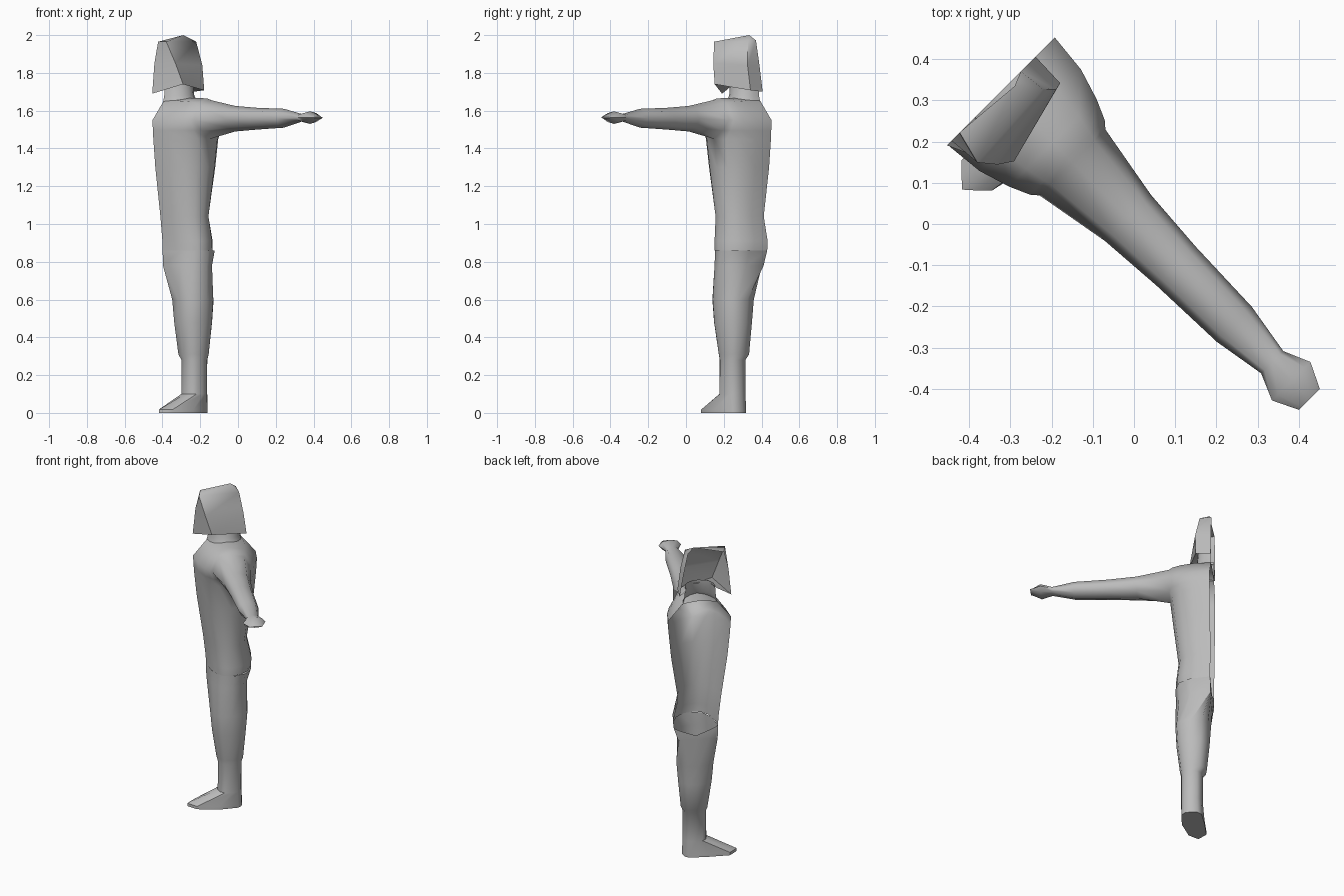
import bpy, bmesh, math

if "Cube" in bpy.data.objects:
    bpy.data.objects.remove(bpy.data.objects["Cube"])

MID = 0.456            # distance of the open symmetry plane from the origin
R2 = math.sqrt(2)

grey = bpy.data.materials.new("plain_grey")
grey.diffuse_color = (0.5, 0.5, 0.5, 1)
grey.use_nodes = True
grey.node_tree.nodes["Principled BSDF"].inputs["Base Color"].default_value = grey.diffuse_color


def place(u, v, z):
    """u = sideways from the symmetry plane, v = forward; turned 45 degrees."""
    return ((u - MID - v) / R2, (MID - u - v) / R2, z)


def skin(bm, rows, closed):
    for a, b in zip(rows, rows[1:]):
        n = len(a)
        for i in range(n if closed else n - 1):
            j = (i + 1) % n
            quad = list(dict.fromkeys((a[i], a[j], b[j], b[i])))
            if len(quad) > 2:
                bm.faces.new(quad)


def add_row(bm, pts):
    return [bm.verts.new(place(*p)) for p in pts]


def finish(bm, name, angle):
    bmesh.ops.remove_doubles(bm, verts=bm.verts, dist=0.0005)
    bmesh.ops.recalc_face_normals(bm, faces=bm.faces)
    me = bpy.data.meshes.new(name)
    bm.to_mesh(me)
    bm.free()
    me.materials.append(grey)
    ob = bpy.data.objects.new(name, me)
    bpy.context.collection.objects.link(ob)
    bpy.ops.object.select_all(action='DESELECT')
    bpy.context.view_layer.objects.active = ob
    ob.select_set(True)
    bpy.ops.object.shade_smooth_by_angle(angle=math.radians(angle))


def half_ring(z, width, front, back, power=1.0):
    """Half ellipse from the back centre round the side to the front centre."""
    pts = []
    for k in range(9):
        t = math.pi * k / 8
        c, s = math.cos(t), max(0, math.sin(t))
        d = -back * abs(c) ** power if c > 0 else front * abs(c) ** power
        pts.append((width * s ** power, d, z))
    return pts


# Torso: half shell, open along the symmetry plane
bm = bmesh.new()
torso = [(0.86, 0.212, 0.108, 0.152), (0.91, 0.212, 0.11, 0.155),
         (1.04, 0.197, 0.125, 0.126), (1.30, 0.228, 0.163, 0.166),
         (1.45, 0.245, 0.178, 0.180)]
rows = [add_row(bm, half_ring(*t, power=0.93)) for t in torso]
skin(bm, rows, False)

# Shoulder: arches running sideways from the chest into the arm
chest = half_ring(*torso[-1], power=0.93)
# side half-depth, upper half-depth, upper height, top height
arch = [(0.184, 0.10, 1.652, 1.665), (0.174, 0.10, 1.652, 1.668),
        (0.15, 0.09, 1.648, 1.667), (0.128, 0.08, 1.64, 1.664),
        (0.113, 0.075, 1.63, 1.657)]
rows = []
for k, (w, s, zs, zt) in enumerate(arch):
    u, b, _ = chest[k]
    f = chest[8 - k][1]
    rows.append(add_row(bm, [
        (u, b, 1.45), (u, 0.45 * b - 0.55 * w, 1.495), (u, -w, 1.55), (u, -s, zs),
        (u, 0, zt), (u, s, zs), (u, w, 1.55), (u, 0.45 * f + 0.55 * w, 1.495),
        (u, f, 1.45)]))
skin(bm, rows, False)

# Arm and hand: u, half-depth, bottom, top
arm = [(0.435, 0.079, 1.49, 1.625), (0.60, 0.067, 1.50, 1.615),
       (0.80, 0.060, 1.51, 1.61), (0.93, 0.038, 1.542, 1.583),
       (0.995, 0.066, 1.53, 1.597), (1.057, 0.036, 1.56, 1.567)]
arm_rows = [rows[-1][:8]]
for u, w, lo, hi in arm:
    pts = []
    for k in range(8):
        t = 2 * math.pi * k / 8
        pts.append((u, -w * math.sin(t), (lo + hi) / 2 - (hi - lo) / 2 * math.cos(t)))
    arm_rows.append(add_row(bm, pts))
skin(bm, arm_rows, True)
bm.faces.new(arm_rows[-1])
finish(bm, "torso_and_arm", 60)

# Leg: closed tube; z, inner, outer, front, back
bm = bmesh.new()
leg = [(0.86, 0.0, 0.212, 0.108, 0.152), (0.78, 0.0, 0.212, 0.106, 0.125),
       (0.60, 0.008, 0.214, 0.103, 0.118), (0.48, 0.016, 0.208, 0.092, 0.108),
       (0.31, 0.032, 0.188, 0.066, 0.092), (0.28, 0.055, 0.182, 0.058, 0.08),
       (0.10, 0.055, 0.182, 0.060, 0.08)]
rows = []
for z, a, b, f, k in leg:
    pts = []
    for i in range(12):
        t = 2 * math.pi * i / 12
        c, s = math.cos(t), math.sin(t)
        flat = 0.85
        cu = math.copysign(abs(c) ** flat, c)
        sv = math.copysign(abs(s) ** flat, s)
        # the inner thigh is flat against the symmetry plane
        pu = (a + b) / 2 + (b - a) / 2 * cu
        if z > 0.7:
            pu = b * max(0, c) ** flat
        pz = z - (0.055 * (1 - abs(s)) if z == 0.86 and c <= 0 else 0)
        pts.append((pu, (f - k) / 2 + (f + k) / 2 * sv, pz))
    rows.append(add_row(bm, pts))
skin(bm, rows, True)

# Foot: ankle ring continues into a pointed sole
low = []
for i in range(12):
    t = 2 * math.pi * i / 12
    c, s = math.cos(t), math.sin(t)
    u = 0.117 + 0.066 * math.copysign(abs(c) ** 0.85, c)
    v = -0.083 * abs(s) ** 0.7 if s < 0 else (0.10 if abs(c) > 0.9 else 0.19)
    if i == 3:
        u, v = 0.102, 0.236
    elif s > 0.1:
        u = 0.103 + 0.052 * math.copysign(1, c) * (1 if abs(c) > 0.8 else 0.5)
        v = 0.187 if abs(c) > 0.8 else 0.212
    elif abs(s) < 0.1:
        v = 0.06
    low.append((u, v))
top_edge = add_row(bm, [(u, v, 0.018) for u, v in low])
sole = add_row(bm, [(u, v, 0.0) for u, v in low])
skin(bm, [rows[-1], top_edge, sole], True)
bm.faces.new(sole)
finish(bm, "leg_and_foot", 45)

# Neck: half tube
bm = bmesh.new()
rows = [add_row(bm, half_ring(z, w, f, b)) for z, w, f, b in
        [(1.645, 0.115, 0.105, 0.10), (1.68, 0.092, 0.096, 0.09),
         (1.76, 0.085, 0.09, 0.085)]]
skin(bm, rows, False)
finish(bm, "neck", 60)

# Head: angular half shell with flared lower edge
bm = bmesh.new()
top = add_row(bm, [(0, -0.068, 1.972), (0.068, -0.075, 1.965),
                   (0.082, 0.163, 1.965), (0, 0.142, 1.965)])
mid = add_row(bm, [(0, -0.094, 1.84), (0.092, -0.097, 1.84),
                   (0.120, 0.132, 1.85), (0, 0.17, 1.85)])
bottom = add_row(bm, [(0, -0.118, 1.70), (0.088, -0.115, 1.708),
                      (0.143, 0.098, 1.74), (0, 0.186, 1.69)])
skin(bm, [top, mid, bottom], False)
peak = bm.verts.new(place(0.015, -0.032, 2.0))
for a, b in zip(top, top[1:]):
    bm.faces.new((a, b, peak))
# Underside of the head
under = add_row(bm, [(0, -0.08, 1.735), (0.08, -0.07, 1.735),
                     (0.085, 0.06, 1.75), (0, 0.09, 1.745)])
skin(bm, [bottom, under], False)
finish(bm, "head", 50)
